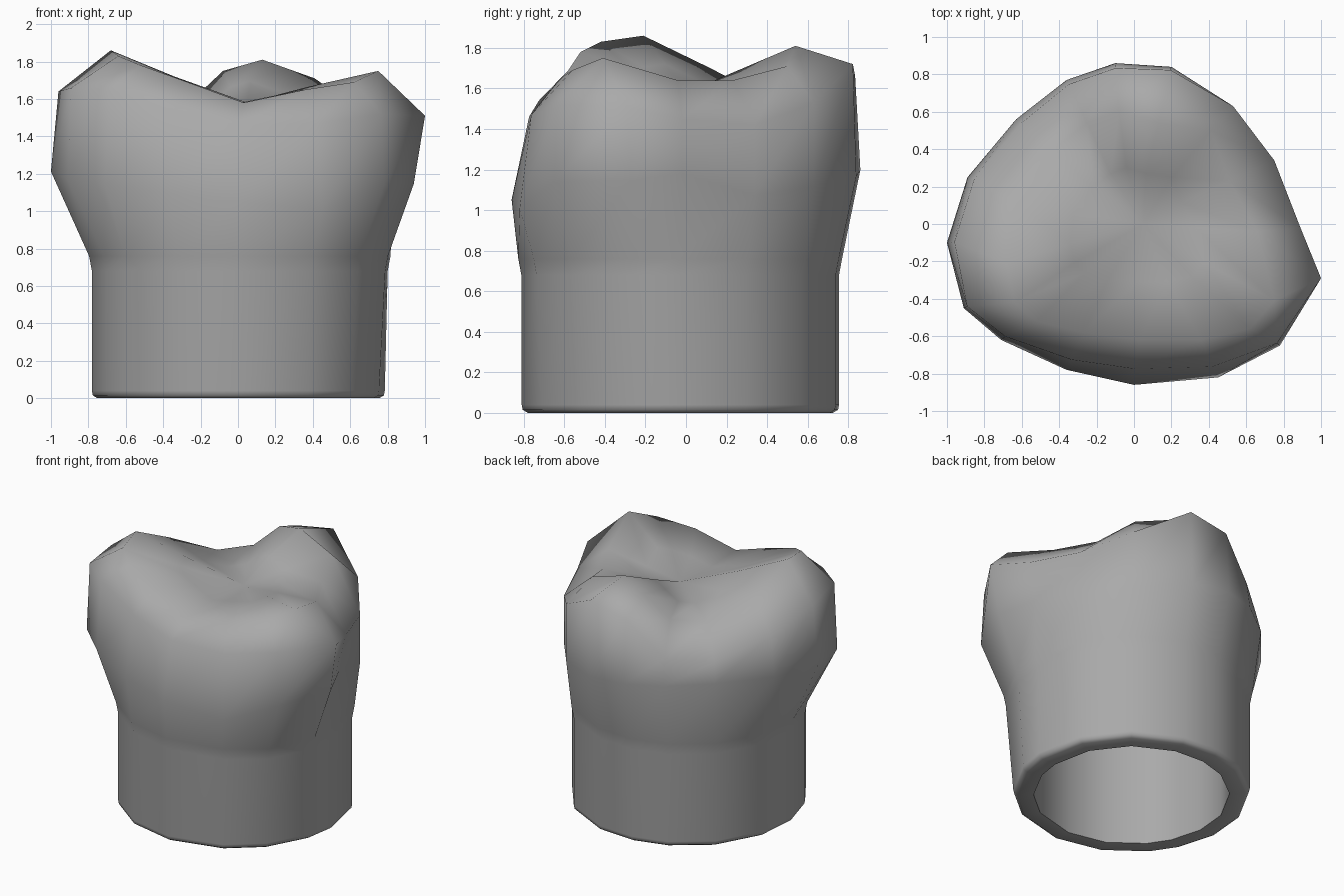
import bpy
import bmesh
from math import atan2, cos, sin, pi

cube = bpy.data.objects.get("Cube")
if cube:
    bpy.data.objects.remove(cube)

NECK_RADIUS = 0.785
BORE_RADIUS = 0.65
NECK_Y = -0.025
FOSSA_Z = 1.58

# Crown columns, counter-clockwise:
# outline x, outline y, rim scale, rim height, crest point
columns = [
    (1.0, -.29, 1.0, 1.51, (.75, -.41, 1.75)),
    (.89, -.02, 1.0, 1.45, (.66, -.04, 1.64)),
    (.75, .34, 1.0, 1.42, (.51, .23, 1.64)),
    (.53, .63, 1.0, 1.53, (.41, .50, 1.71)),
    (.20, .84, .98, 1.72, (.13, .54, 1.81)),
    (-.10, .86, .97, 1.66, (-.08, .60, 1.75)),
    (-.36, .77, .97, 1.41, (-.25, .54, 1.59)),
    (-.63, .56, .96, 1.37, (-.44, .39, 1.56)),
    (-.89, .25, .96, 1.52, (-.64, .12, 1.70)),
    (-1.0, -.10, .96, 1.64, (-.68, -.21, 1.86)),
    (-.91, -.45, .98, 1.66, (-.64, -.42, 1.83)),
    (-.71, -.62, .97, 1.65, (-.52, -.52, 1.78)),
    (-.36, -.78, .93, 1.54, (-.27, -.58, 1.69)),
    (0.0, -.86, .9, 1.46, (.03, -.62, 1.58)),
    (.45, -.82, .93, 1.47, (.36, -.62, 1.65)),
    (.78, -.65, .98, 1.52, (.62, -.56, 1.69)),
]
angles = [atan2(c[1], c[0]) for c in columns]


def circle(radius, z, bulge=0.0):
    """Round ring on the crown columns, with a bulge to the front left."""
    ring = []
    for a in angles:
        r = radius + bulge * max(0, cos(a + pi / 5)) ** 6
        ring.append((r * cos(a), r * sin(a) + NECK_Y, z))
    return ring


def outline(scale_of, height_of):
    """Crown ring, scaled and raised column by column."""
    return [(c[0] * scale_of(c), c[1] * scale_of(c), height_of(c)) for c in columns]


def loft(bm, rings):
    """Skin a list of rings and return the vertex rings."""
    made = [[bm.verts.new(p) for p in ring] for ring in rings]
    count = len(columns)
    for low, high in zip(made, made[1:]):
        for i in range(count):
            j = (i + 1) % count
            bm.faces.new((low[i], low[j], high[j], high[i]))
    return made


def close(bm, ring, point):
    """Close a ring with a fan to a centre point."""
    tip = bm.verts.new(point)
    for i, v in enumerate(ring):
        bm.faces.new((v, ring[(i + 1) % len(ring)], tip))


crest = [c[4] for c in columns]
bm = bmesh.new()
rings = [
    # hollow bore, from the inner roof down to the lip
    circle(0.4, 1.42),
    circle(BORE_RADIUS, 1.3),
    circle(BORE_RADIUS, 0.0),
    # rounded lip and neck
    circle(NECK_RADIUS - 0.03, 0.0),
    circle(NECK_RADIUS - 0.005, 0.015),
    circle(NECK_RADIUS, 0.04),
    circle(NECK_RADIUS, 0.68, 0.05),
    circle(NECK_RADIUS + 0.015, 0.76, 0.05),
    # swelling belly, rim, crest of the cusps and the central hollow
    outline(lambda c: 0.94 if c[0] > 0.8 else 1.0,
            lambda c: 1.12 - 0.1 * c[0] + 0.08 * c[1] + (0.15 if c[0] > 0.77 else 0)),
    outline(lambda c: c[2], lambda c: c[3]),
    crest,
    [(x / 2, y / 2, FOSSA_Z + 0.5 * (z - FOSSA_Z)) for x, y, z in crest],
]
made = loft(bm, rings)
close(bm, made[0], (0, NECK_Y, 1.43))
close(bm, made[-1], (0.05, 0, FOSSA_Z))
bmesh.ops.recalc_face_normals(bm, faces=bm.faces)

mesh = bpy.data.meshes.new("tooth_crown")
bm.to_mesh(mesh)
bm.free()
crown = bpy.data.objects.new("tooth_crown", mesh)
bpy.context.collection.objects.link(crown)

# Plain grey material
grey = bpy.data.materials.new("plain_grey")
grey.use_nodes = True
colour = (0.4, 0.4, 0.4, 1)
grey.diffuse_color = colour
grey.node_tree.nodes["Principled BSDF"].inputs["Base Color"].default_value = colour
mesh.materials.append(grey)

# Soft shading with a crisp inner lip
bpy.ops.object.select_all(action="DESELECT")
crown.select_set(True)
bpy.context.view_layer.objects.active = crown
bpy.ops.object.shade_smooth_by_angle(angle=1.1)
